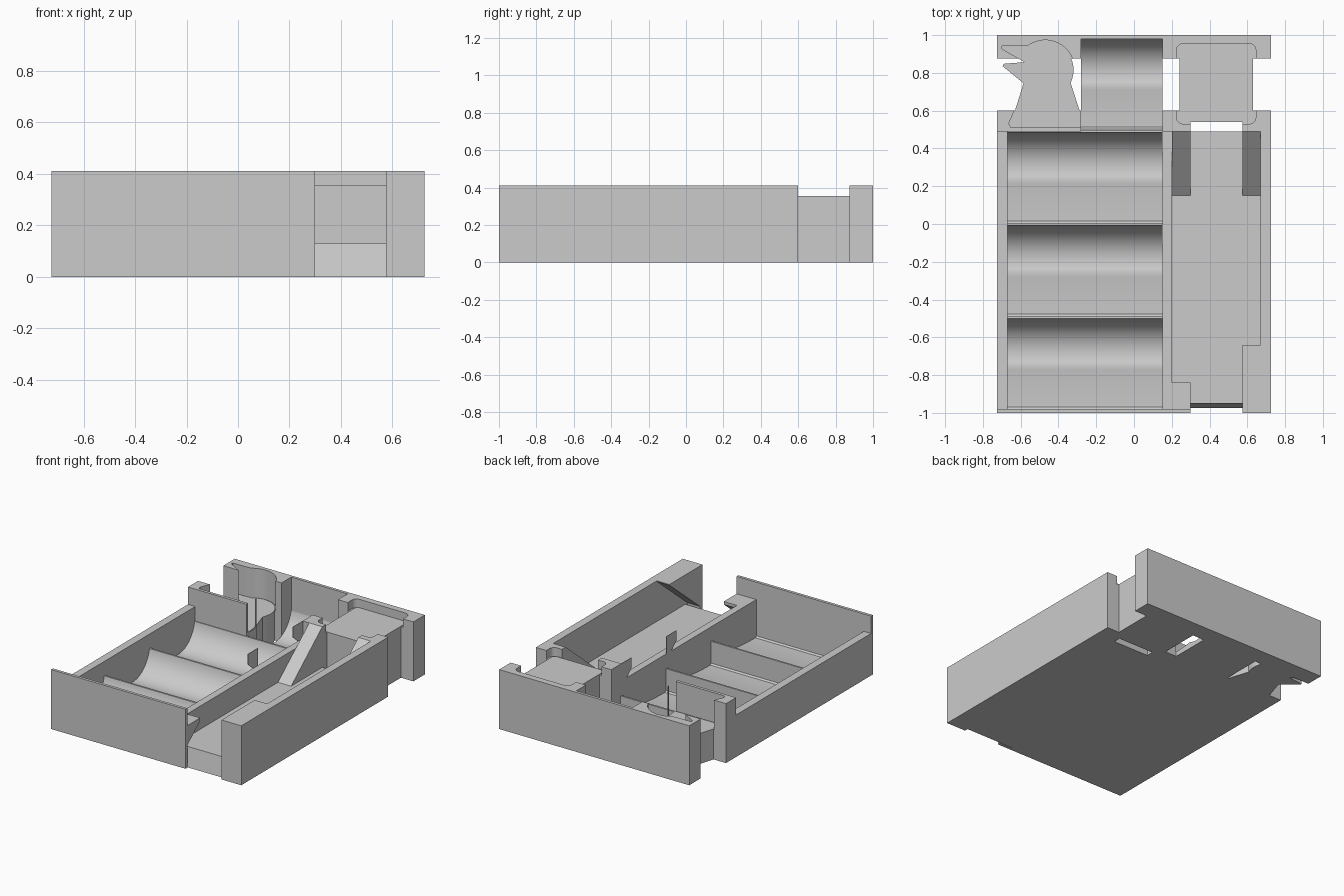
import bpy, bmesh, math

if "Cube" in bpy.data.objects:
    bpy.data.objects.remove(bpy.data.objects["Cube"])

grey = bpy.data.materials.new("tray grey")
grey.diffuse_color = (0.6, 0.6, 0.6, 1)
grey.use_nodes = True
grey.node_tree.nodes["Principled BSDF"].inputs["Base Color"].default_value = grey.diffuse_color


def prism(name, pts, lo, hi, axis="z", smooth=False):
    """Extrude a 2D outline: (x, y) along z, or (y, z) along x."""
    bm = bmesh.new()
    place = (lambda p, t: (p[0], p[1], t)) if axis == "z" else (lambda p, t: (t, p[0], p[1]))
    a = [bm.verts.new(place(p, lo)) for p in pts]
    b = [bm.verts.new(place(p, hi)) for p in pts]
    n = len(pts)
    bm.faces.new(a)
    bm.faces.new(b[::-1])
    for i in range(n):
        bm.faces.new((a[i], b[i], b[(i + 1) % n], a[(i + 1) % n]))
    bmesh.ops.recalc_face_normals(bm, faces=bm.faces)
    me = bpy.data.meshes.new(name)
    bm.to_mesh(me)
    bm.free()
    me.materials.append(grey)
    ob = bpy.data.objects.new(name, me)
    bpy.context.collection.objects.link(ob)
    if smooth:
        bpy.ops.object.select_all(action="DESELECT")
        ob.select_set(True)
        bpy.context.view_layer.objects.active = ob
        bpy.ops.object.shade_smooth_by_angle(angle=math.radians(30))
    return ob


def box(name, x0, x1, y0, y1, z0, z1):
    return prism(name, [(x0, y0), (x1, y0), (x1, y1), (x0, y1)], z0, z1)


def cut(ob, cutter):
    m = ob.modifiers.new("cut", "BOOLEAN")
    m.operation = "DIFFERENCE"
    m.solver = "EXACT"
    m.object = cutter
    cutter.hide_render = True
    cutter.hide_viewport = True


def arc(cx, cy, r, a0, a1, n):
    return [(cx + r * math.cos(math.radians(a0 + (a1 - a0) * i / n)),
             cy + r * math.sin(math.radians(a0 + (a1 - a0) * i / n))) for i in range(n + 1)]


def rounded(x0, x1, y0, y1, r):
    return (arc(x1 - r, y1 - r, r, 0, 90, 6) + arc(x0 + r, y1 - r, r, 90, 180, 6)
            + arc(x0 + r, y0 + r, r, 180, 270, 6) + arc(x1 - r, y0 + r, r, 270, 360, 6))


T = 0.41     # full height
W = 0.29     # low wall height
FLOOR = 0.03
R = 0.2      # scoop radius
STEP = 0.4925


# Scooped compartments: gently rising floor, low ridge, then an arc up to the divider
def scoop(y0, top):
    ridge, end_y = y0 + 0.235, y0 + 0.48
    a0 = math.radians(-22)
    a1 = math.acos(max(0.1, 1 - (min(top, 0.19) - FLOOR) / R))
    ridge_z = FLOOR + R * (1 - math.cos(a0))
    pts = [(y0, FLOOR + 0.01), (y0 + 0.01, FLOOR)]
    pts += [(y0 + 0.01 + 0.225 * i / 8, FLOOR + (ridge_z - FLOOR) * (i / 8) ** 2) for i in range(1, 8)]
    span = math.sin(a1) - math.sin(a0)
    for i in range(25):
        t = a0 + (a1 - a0) * i / 24
        f = (math.sin(t) - math.sin(a0)) / span
        pts.append((ridge + (end_y - ridge) * f, FLOOR + R * (1 - math.cos(t))))
    return pts + ([(end_y, top)] if top > 0.2 else [])


bins = [(-1, 0), (-1, FLOOR + 0.01)]
for k in range(3):
    bins += scoop(-0.98 + STEP * k, 0.19)
    y_end = -0.98 + STEP * (k + 1)
    bins.append((y_end, 0.19))
bins.append((y_end, 0))
prism("scooped_bins", bins, -0.67, 0.15, "x", True)

y3 = -0.98 + STEP * 3
back_bin = [(y3, 0), (y3, FLOOR + 0.01)] + scoop(y3 + 0.005, 0.395) + [(1, 0.395), (1, 0)]
prism("back_scooped_bin", back_bin, -0.28, 0.15, "x", True)

# Outer and inner walls
box("front_wall", -0.725, 0.3, -1, -0.98, 0, T)
box("left_wall", -0.725, -0.67, -0.98, 0.49, 0, W)
box("middle_wall", 0.15, 0.2, -0.98, 0.49, 0, W)
box("right_wall", 0.67, 0.725, -1, 0.49, 0, T)
prism("card_floor", [(-0.975, 0), (-0.95, 0.13), (0.49, 0.13), (0.49, 0)], 0.2, 0.67, "x")

# Overhanging wedges at the front of the card bay
box("right_front_post", 0.575, 0.67, -1, -0.975, 0, T)
prism("right_overhang", [(-0.99, T), (-0.64, T), (-0.64, T - 0.005), (-0.975, 0.13), (-0.99, 0.13)],
      0.575, 0.67, "x")
prism("left_overhang", [(-0.98, W), (-0.84, W), (-0.84, W - 0.02), (-0.98, 0.155)], 0.2, 0.3, "x")

# Thin hooks above the dividers
for y in (0.0, 0.49):
    prism("divider_hook", [(y, 0.18), (y, T), (y - 0.11, T), (y - 0.11, T - 0.07), (y - 0.03, 0.27)],
          0.149, 0.152, "x")

# Ramps at the back of the card bay
for x0, x1 in ((0.2, 0.3), (0.575, 0.67)):
    prism("card_ramp", [(0.15, 0.13), (0.49, T), (0.49, 0.13)], x0, x1, "x")

# Bird-shaped token seat
bird = ([(-0.645, 0.52), (-0.28, 0.52), (-0.288, 0.6), (-0.335, 0.745)]
        + arc(-0.47, 0.815, 0.15, -15, 125, 18)
        + [(-0.6, 0.935), (-0.69, 0.935), (-0.69, 0.92), (-0.58, 0.857),
           (-0.69, 0.848), (-0.695, 0.835), (-0.585, 0.745), (-0.63, 0.6), (-0.655, 0.54)])
wide_bird = [(-0.465 + (x + 0.465) * 1.04, 0.75 + (y - 0.75) * 1.04) for x, y in bird]
prism("bird_seat", bird, 0, 0.21, smooth=True)
bird_cut = prism("bird_cutter", wide_bird, 0.205, 0.6)

# Square token seat
prism("square_seat", rounded(0.24, 0.63, 0.54, 0.95, 0.02), 0, 0.355)
square_cut = prism("square_cutter", rounded(0.225, 0.645, 0.53, 0.955, 0.035), 0.35, 0.6)

# Posts and panel holding the seats
cut(box("bird_panel", -0.725, -0.28, 0.49, 0.6, 0, T), bird_cut)
cut(box("middle_post", 0.15, 0.3, 0.49, 0.6, 0, T), square_cut)
cut(box("right_post", 0.575, 0.725, 0.49, 0.6, 0, T), square_cut)

# Back wall in two thick halves with a thin strip behind the back bin
cut(box("back_wall_left", -0.725, -0.28, 0.875, 1, 0, T), bird_cut)
cut(box("back_wall_right", 0.15, 0.725, 0.875, 1, 0, T), square_cut)
box("back_wall_strip", -0.28, 0.15, 0.98, 1, 0, T)
